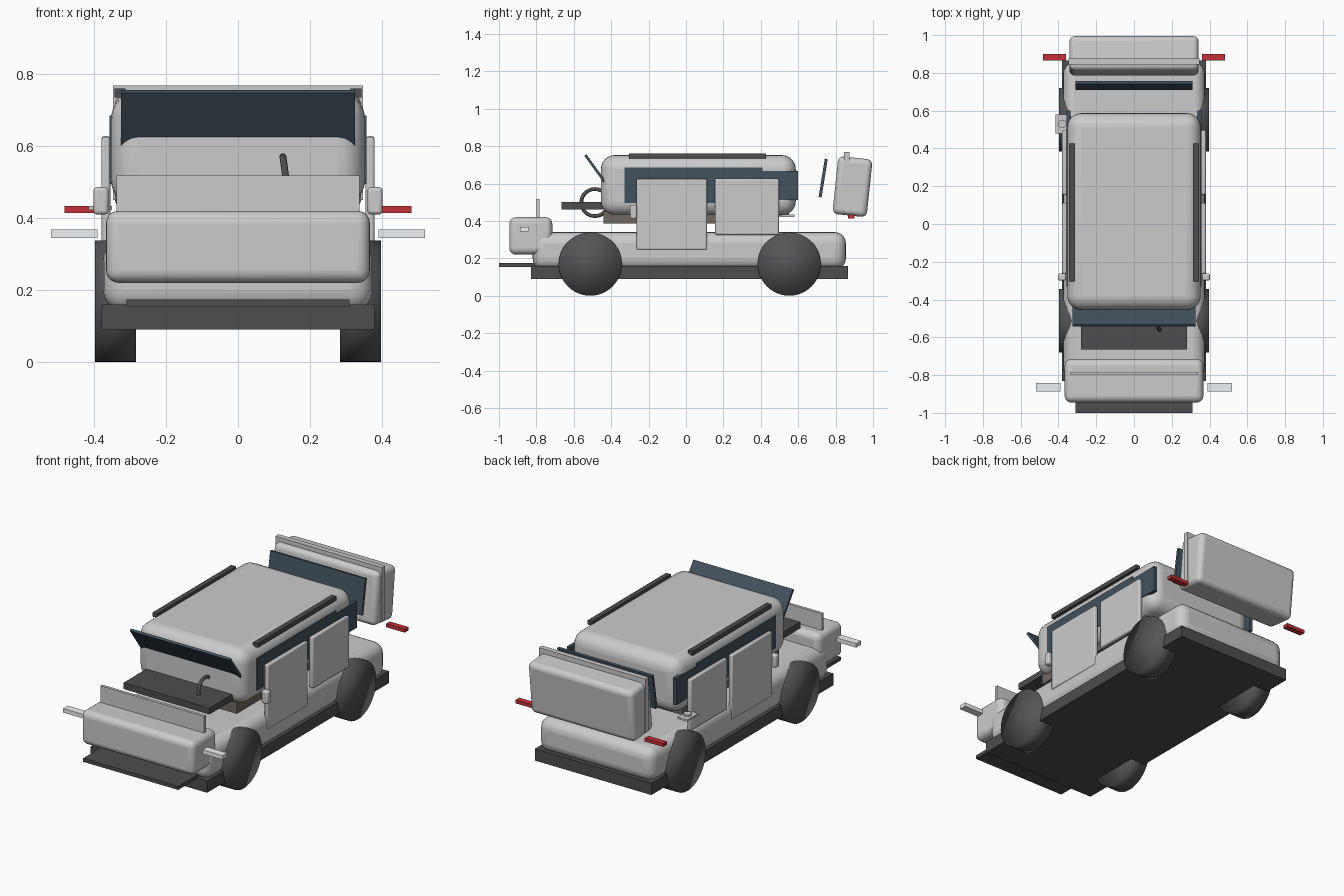
import bpy, math

if "Cube" in bpy.data.objects:
    bpy.data.objects.remove(bpy.data.objects["Cube"])


def material(name, rgb):
    m = bpy.data.materials.new(name)
    m.diffuse_color = (*rgb, 1)
    m.use_nodes = True
    m.node_tree.nodes["Principled BSDF"].inputs["Base Color"].default_value = m.diffuse_color
    return m


DARK = material("dark_trim", (0.075, 0.075, 0.08))
RUBBER = material("rubber", (0.09, 0.09, 0.095))
GLASS = material("tinted_glass", (0.055, 0.085, 0.11))
WHITE = material("lamp_white", (0.85, 0.88, 0.9))
RED = material("lamp_red", (0.55, 0.03, 0.04))
BROWN = material("interior_brown", (0.16, 0.14, 0.12))


def finish(o, name, mat=None):
    o.name = name
    if mat:
        o.data.materials.append(mat)
    return o


def box(name, x, y, z, mat=None, bevel=0.0, segs=5, tilt=0.0):
    """Box from (min, max) ranges, optionally rounded and tilted about x."""
    bpy.ops.mesh.primitive_cube_add(size=1)
    o = bpy.context.object
    o.scale = (x[1] - x[0], y[1] - y[0], z[1] - z[0])
    bpy.ops.object.transform_apply(location=False, rotation=False, scale=True)
    o.location = [(r[0] + r[1]) / 2 for r in (x, y, z)]
    o.rotation_euler.x = tilt
    if bevel:
        b = o.modifiers.new("round", 'BEVEL')
        b.width, b.segments = bevel, segs
        bpy.ops.object.shade_smooth_by_angle(angle=math.radians(40))
    return finish(o, name, mat)


def pane(name, half_width, a, b, thick, mat):
    """Slanted plate running between two (y, z) points."""
    dy, dz = b[0] - a[0], b[1] - a[1]
    n = math.hypot(dy, dz)
    cy, cz = (a[0] + b[0]) / 2, (a[1] + b[1]) / 2
    return box(name, (-half_width, half_width), (cy - thick / 2, cy + thick / 2),
               (cz - n / 2, cz + n / 2), mat, tilt=math.atan2(-dy, dz))


def span(side, inner, outer):
    return tuple(sorted((side * inner, side * outer)))


# Chassis, lower body and front lip
box("chassis", (-0.38, 0.38), (-0.83, 0.865), (0.09, 0.16), DARK)
box("lower_body", (-0.375, 0.375), (-0.82, 0.855), (0.14, 0.34), bevel=0.06)
box("front_lip", (-0.31, 0.31), (-1.0, -0.80), (0.153, 0.174), DARK)

# Front nose and grille panel
box("nose", (-0.367, 0.367), (-0.945, -0.715), (0.22, 0.42), bevel=0.035)
box("hood_panel", (-0.338, 0.338), (-0.80, -0.783), (0.36, 0.518))

# Cabin and interior
box("cabin", (-0.353, 0.353), (-0.455, 0.587), (0.43, 0.752), bevel=0.075, segs=6)
box("interior_floor", (-0.30, 0.30), (-0.44, 0.46), (0.385, 0.45), BROWN)
box("dashboard", (-0.28, 0.28), (-0.665, -0.40), (0.462, 0.50), DARK)
bpy.ops.mesh.primitive_torus_add(major_radius=0.073, minor_radius=0.010,
                                 major_segments=32, minor_segments=10,
                                 location=(0.135, -0.487, 0.498),
                                 rotation=(0, math.radians(82), 0))
finish(bpy.context.object, "steering_wheel", DARK)
bpy.ops.object.shade_smooth()

# Windscreen and rear glass
pane("windscreen", 0.325, (-0.41, 0.575), (-0.538, 0.752), 0.014, GLASS)
pane("rear_glass", 0.31, (0.717, 0.527), (0.75, 0.732), 0.016, GLASS)

# Rear door block and its panel
box("tailgate", (-0.342, 0.342), (0.798, 0.982), (0.428, 0.738), bevel=0.03,
    tilt=math.radians(-6))
box("tailgate_panel", (-0.347, 0.347), (0.845, 0.875), (0.45, 0.769))

# Parts repeated on both sides
for s, tag in ((1, "right"), (-1, "left")):
    for y, pos in ((-0.512, "front"), (0.552, "rear")):
        bpy.ops.mesh.primitive_cylinder_add(vertices=48, radius=0.169, depth=0.114,
                                            location=(s * 0.34, y, 0.169),
                                            rotation=(0, math.pi / 2, 0))
        finish(bpy.context.object, f"{pos}_{tag}_wheel", RUBBER)
        bpy.ops.object.shade_smooth()
    box(f"front_{tag}_door", span(s, 0.355, 0.38), (-0.265, 0.112), (0.245, 0.625), bevel=0.008, segs=2)
    box(f"rear_{tag}_door", span(s, 0.355, 0.38), (0.155, 0.497), (0.325, 0.628), bevel=0.008, segs=2)
    box(f"front_{tag}_window", span(s, 0.335, 0.357), (-0.33, 0.41), (0.495, 0.685), GLASS)
    box(f"rear_{tag}_window", span(s, 0.335, 0.357), (0.405, 0.60), (0.512, 0.668), GLASS)
    box(f"{tag}_roof_rail", span(s, 0.313, 0.343), (-0.305, 0.427), (0.735, 0.76), DARK)
    box(f"{tag}_mirror", span(s, 0.36, 0.402), (-0.30, -0.262), (0.41, 0.486), bevel=0.01, segs=3)
    box(f"{tag}_headlamp", span(s, 0.39, 0.52), (-0.887, -0.843), (0.344, 0.368), WHITE)
    box(f"{tag}_tail_lamp", span(s, 0.36, 0.482), (0.865, 0.90), (0.414, 0.434), RED)

# Filler flap on the left side
box("filler_flap", (-0.415, -0.35), (0.478, 0.58), (0.422, 0.434))
bpy.ops.mesh.primitive_cylinder_add(vertices=24, radius=0.022, depth=0.016,
                                    location=(-0.38, 0.53, 0.437))
finish(bpy.context.object, "filler_cap")
bpy.ops.object.shade_smooth_by_angle()
